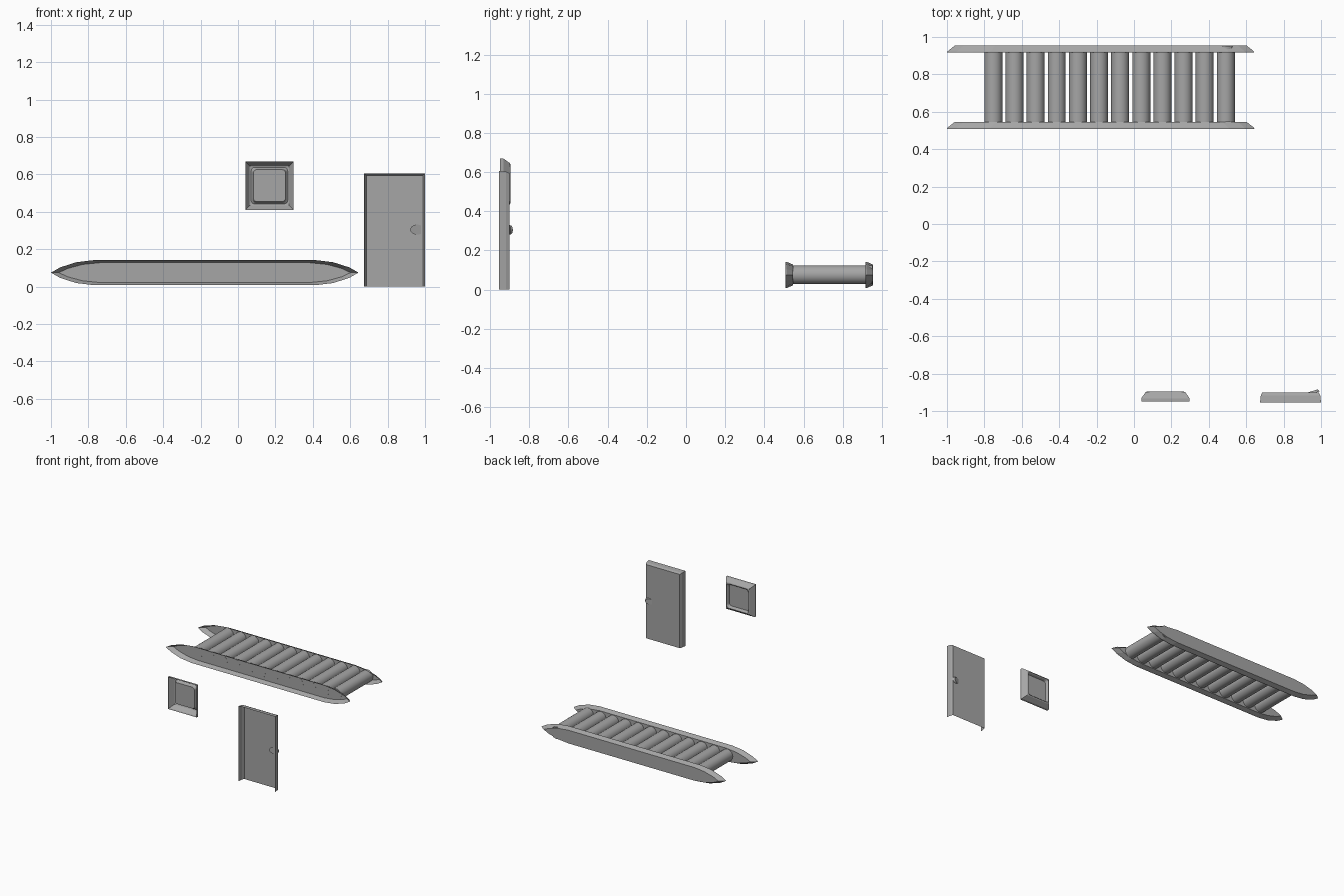
import bpy, bmesh, math
from mathutils import Matrix, Vector

cube = bpy.data.objects.get("Cube")
if cube:
    bpy.data.objects.remove(cube)

GREY = (0.38, 0.38, 0.38, 1)
metal = bpy.data.materials.new("plain grey")
metal.use_nodes = True
metal.diffuse_color = GREY
metal.node_tree.nodes["Principled BSDF"].inputs["Base Color"].default_value = GREY


def finish(name, bm, smooth=False):
    mesh = bpy.data.meshes.new(name)
    bm.to_mesh(mesh)
    bm.free()
    obj = bpy.data.objects.new(name, mesh)
    bpy.context.collection.objects.link(obj)
    mesh.materials.append(metal)
    if smooth:
        bpy.ops.object.select_all(action='DESELECT')
        obj.select_set(True)
        bpy.context.view_layer.objects.active = obj
        bpy.ops.object.shade_smooth_by_angle(angle=math.radians(40))
    return obj


def shell(name, loops, closed=True, smooth=False):
    """Thin shell open at the -y side: loops are (y, [(x, z), ...]); the last one is filled."""
    bm = bmesh.new()
    rings = [[bm.verts.new((x, y, z)) for x, z in pts] for y, pts in loops]
    for a, b in zip(rings, rings[1:]):
        n = len(a)
        for i in range(n if closed else n - 1):
            j = (i + 1) % n
            bm.faces.new((a[i], a[j], b[j], b[i]))
    cap = bm.faces.new(rings[-1])
    bmesh.ops.recalc_face_normals(bm, faces=bm.faces)
    if cap.normal.y < 0:
        bmesh.ops.reverse_faces(bm, faces=bm.faces)
    bmesh.ops.remove_doubles(bm, verts=bm.verts, dist=0.0005)
    return finish(name, bm, smooth)


# Conveyor side rails: pointed outline, mirrored about its middle
MID_X, MID_Z = -0.178, 0.075


def rail_outline(tip, height):
    quarter = [(1, 0), (0.94, 0.42), (0.835, 0.83), (0.72, 1)]
    top = quarter + [(-x, z) for x, z in reversed(quarter)]
    full = top + [(x, -z) for x, z in reversed(top[1:-1])]
    return [(MID_X + x * tip, MID_Z + z * height) for x, z in full]


for name, y in (("front_rail", 0.508), ("back_rail", 0.916)):
    shell(name, [(y, rail_outline(0.822, 0.067)),
                 (y + 0.008, rail_outline(0.818, 0.066)),
                 (y + 0.038, rail_outline(0.78, 0.053))])

# Conveyor rollers
for i in range(12):
    bm = bmesh.new()
    place = (Matrix.Translation((-0.752 + i * 0.113, 0.748, 0.076))
             @ Matrix.Rotation(math.pi / 2, 4, 'X'))
    bmesh.ops.create_cone(bm, cap_ends=True, segments=24, radius1=0.048,
                          radius2=0.048, depth=0.405, matrix=place)
    finish(f"roller_{i + 1}", bm, True)


# Door panel: open at the back and at the bottom
def door_outline(inset):
    left, right, top = 0.674 + inset, 1 - inset, 0.606 - inset
    return [(left, 0), (left, top), (right, top), (right, 0)]


shell("door_panel", [(-0.954, door_outline(0)), (-0.918, door_outline(0.004)),
                     (-0.9, door_outline(0.012))], closed=False)

# Door knob: tilted disc set through the panel
bm = bmesh.new()
bmesh.ops.create_cone(bm, cap_ends=True, segments=20, radius1=0.027, radius2=0.022, depth=0.014,
                      matrix=Matrix.Translation((0.955, -0.9, 0.305))
                      @ Matrix.Rotation(math.radians(18), 4, 'Z')
                      @ Matrix.Diagonal(Vector((1.4, 1, 1, 1)))
                      @ Matrix.Rotation(-math.pi / 2, 4, 'X'))
finish("door_knob", bm, True)


# Window: bevelled square frame around a sunken pane with rounded corners
def rounded_square(half, radius, steps=5):
    pts = []
    for corner in range(4):
        for s in range(steps):
            a = math.pi / 2 * (corner + s / (steps - 1))
            mid = math.pi / 2 * (corner + 0.5)
            off = (half - radius) * math.sqrt(2)
            pts.append((0.168 + off * math.cos(mid) + radius * math.cos(a),
                        0.54 + off * math.sin(mid) + radius * math.sin(a)))
    return pts


shell("window", [(-0.95, rounded_square(0.129, 0)),
                 (-0.932, rounded_square(0.129, 0)),
                 (-0.899, rounded_square(0.106, 0)),
                 (-0.896, rounded_square(0.098, 0.02)),
                 (-0.902, rounded_square(0.092, 0.02)),
                 (-0.918, rounded_square(0.086, 0.02))])
